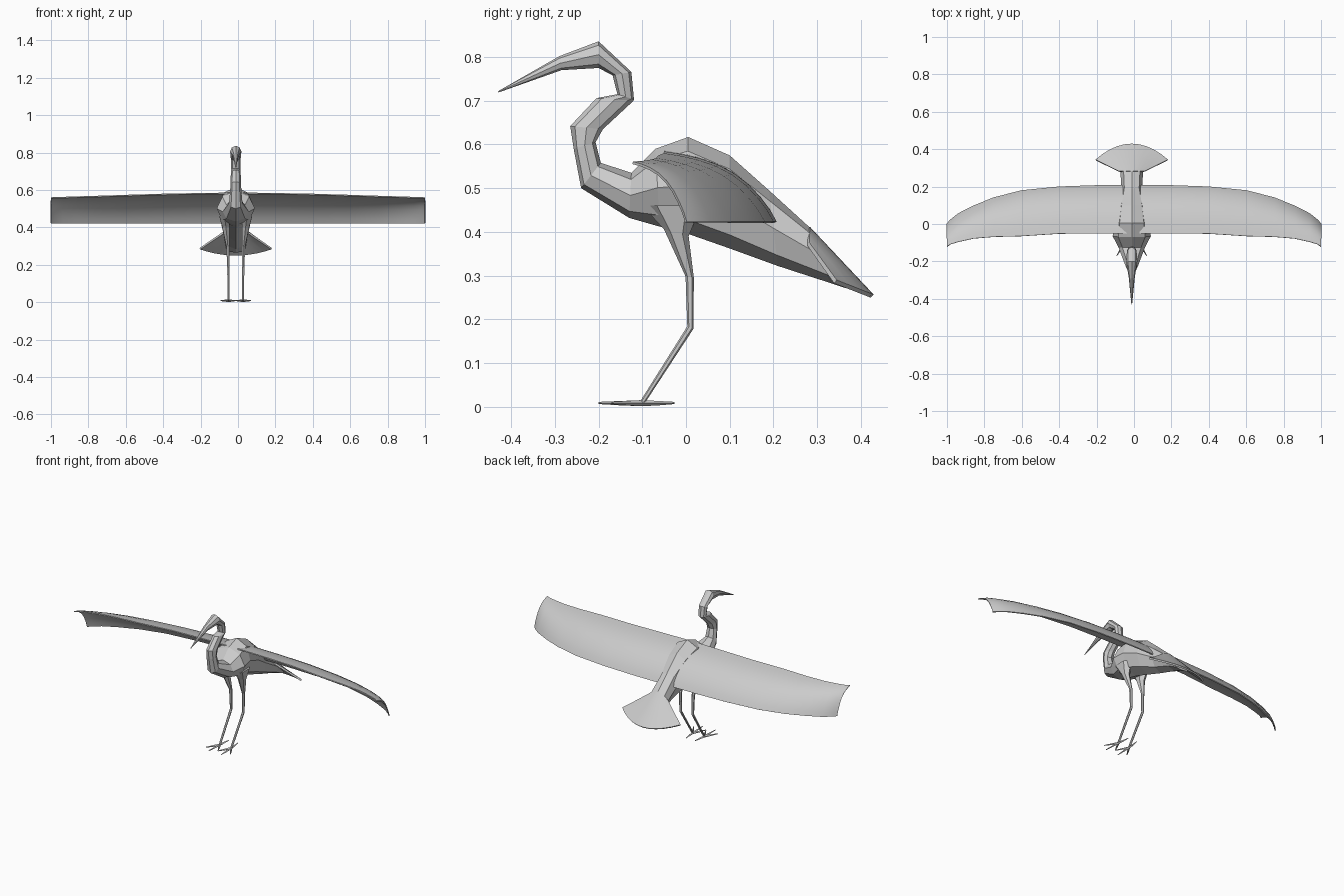
import bpy, bmesh, math
from mathutils import Vector

CX = -0.012  # centre line of the body


def make_object(name, bm, smooth=False):
    bmesh.ops.recalc_face_normals(bm, faces=bm.faces)
    for f in bm.faces:
        f.smooth = smooth
    me = bpy.data.meshes.new(name)
    bm.to_mesh(me)
    bm.free()
    ob = bpy.data.objects.new(name, me)
    bpy.context.collection.objects.link(ob)
    return ob


def loft(bm, rings, n):
    """Each ring: (y1, z1, y2, z2, half width, x) - two opposite points plus width."""
    loops = []
    for y1, z1, y2, z2, hw, x in rings:
        a, b = Vector((x, y1, z1)), Vector((x, y2, z2))
        mid, up = (a + b) / 2, (a - b) / 2
        loops.append([bm.verts.new(mid + up * math.cos(t) + Vector((hw * math.sin(t), 0, 0)))
                      for t in (2 * math.pi * i / n for i in range(n))])
    for p, q in zip(loops, loops[1:]):
        for i in range(n):
            j = (i + 1) % n
            bm.faces.new((p[i], p[j], q[j], q[i]))
    bm.faces.new(loops[0])
    bm.faces.new(loops[-1])


def sheet(name, rows, thickness):
    """Smooth thin sheet through rows of points."""
    bm = bmesh.new()
    grid = [[bm.verts.new(p) for p in row] for row in rows]
    for p, q in zip(grid, grid[1:]):
        for i in range(len(p) - 1):
            bm.faces.new((p[i], p[i + 1], q[i + 1], q[i]))
    ob = make_object(name, bm, True)
    mod = ob.modifiers.new("thickness", 'SOLIDIFY')
    mod.thickness, mod.offset = thickness, 0
    ob.modifiers.new("sharp_rim", 'EDGE_SPLIT').split_angle = math.radians(40)
    return ob


# body, S-shaped neck, head and beak as one faceted loft: top y z, bottom y z, half width
body = [
    (0.38, 0.300, 0.385, 0.265, 0.050),
    (0.28, 0.413, 0.33, 0.283, 0.062),
    (0.19, 0.495, 0.21, 0.322, 0.056),
    (0.10, 0.575, 0.10, 0.362, 0.078),
    (0.005, 0.617, 0.00, 0.397, 0.092),
    (-0.07, 0.590, -0.06, 0.412, 0.102),
    (-0.125, 0.535, -0.13, 0.432, 0.070),
    (-0.195, 0.558, -0.24, 0.500, 0.036),
    (-0.207, 0.605, -0.257, 0.590, 0.030),
    (-0.19, 0.635, -0.265, 0.642, 0.028),
    (-0.12, 0.700, -0.205, 0.706, 0.026),
    (-0.119, 0.703, -0.157, 0.715, 0.024),
    (-0.125, 0.766, -0.168, 0.758, 0.026),
    (-0.20, 0.836, -0.20, 0.775, 0.030),
    (-0.29, 0.802, -0.285, 0.770, 0.016),
    (-0.43, 0.722, -0.429, 0.719, 0.002),
]
bm = bmesh.new()
loft(bm, [(*r, CX) for r in body], 8)
make_object("body_neck_and_beak", bm)

# legs and feet
for side, s in (("left", 1), ("right", -1)):
    bm = bmesh.new()
    leg = [(0.035, 0.46, -0.10, 0.46, 0.032, 0.060),
           (0.006, 0.39, -0.05, 0.405, 0.022, 0.053),
           (0.018, 0.295, -0.001, 0.298, 0.009, 0.042),
           (0.017, 0.178, 0.003, 0.184, 0.007, 0.040),
           (-0.093, 0.010, -0.105, 0.012, 0.006, 0.038)]
    loft(bm, [(*r[:5], CX + s * r[5]) for r in leg], 6)
    make_object(side + "_leg", bm)

    bm = bmesh.new()
    foot = CX + s * 0.038
    for tx, ty in ((0.004, -0.20), (0.042, -0.17), (-0.038, -0.172), (-0.008, -0.026)):
        loft(bm, [(-0.10, 0.015, -0.10, 0.001, 0.007, foot),
                  ((ty - 0.1) / 2, 0.013, (ty - 0.1) / 2, 0.003, 0.006, foot + s * tx / 2),
                  (ty, 0.011, ty, 0.006, 0.002, foot + s * tx)], 4)
    make_object(side + "_foot", bm)

# wings: spanwise stations (x, leading y, trailing y, leading z) with a drooping camber
stations = [(0.03, -0.05, 0.205, 0.583), (0.2, -0.05, 0.205, 0.581), (0.4, -0.052, 0.198, 0.577),
            (0.6, -0.065, 0.178, 0.571), (0.75, -0.069, 0.140, 0.566), (0.86, -0.078, 0.095, 0.563),
            (0.94, -0.096, 0.054, 0.560), (0.98, -0.108, 0.022, 0.559), (1.0, -0.122, 0.0, 0.558)]
camber = [(0, 0), (0.16, 0.04), (0.32, 0.10), (0.48, 0.19), (0.62, 0.31),
          (0.75, 0.47), (0.86, 0.66), (0.94, 0.83), (1, 1)]
for side, s in (("left", 1), ("right", -1)):
    sheet(side + "_wing", [[(s * x, le + (te - le) * u, z + (0.422 - z) * d) for u, d in camber]
                           for x, le, te, z in stations], 0.006)

# fan-shaped tail
fan = [i / 5 for i in range(-5, 6)]
sheet("tail_fan", [[(CX + (0.066 + 0.126 * t) * a,
                     0.28 + (0.146 - 0.084 * a * a) * t,
                     (0.408 - 0.036 * a * a) * (1 - t) + (0.253 + 0.033 * a * a) * t) for a in fan]
                   for t in (0, 0.5, 1)], 0.010)
